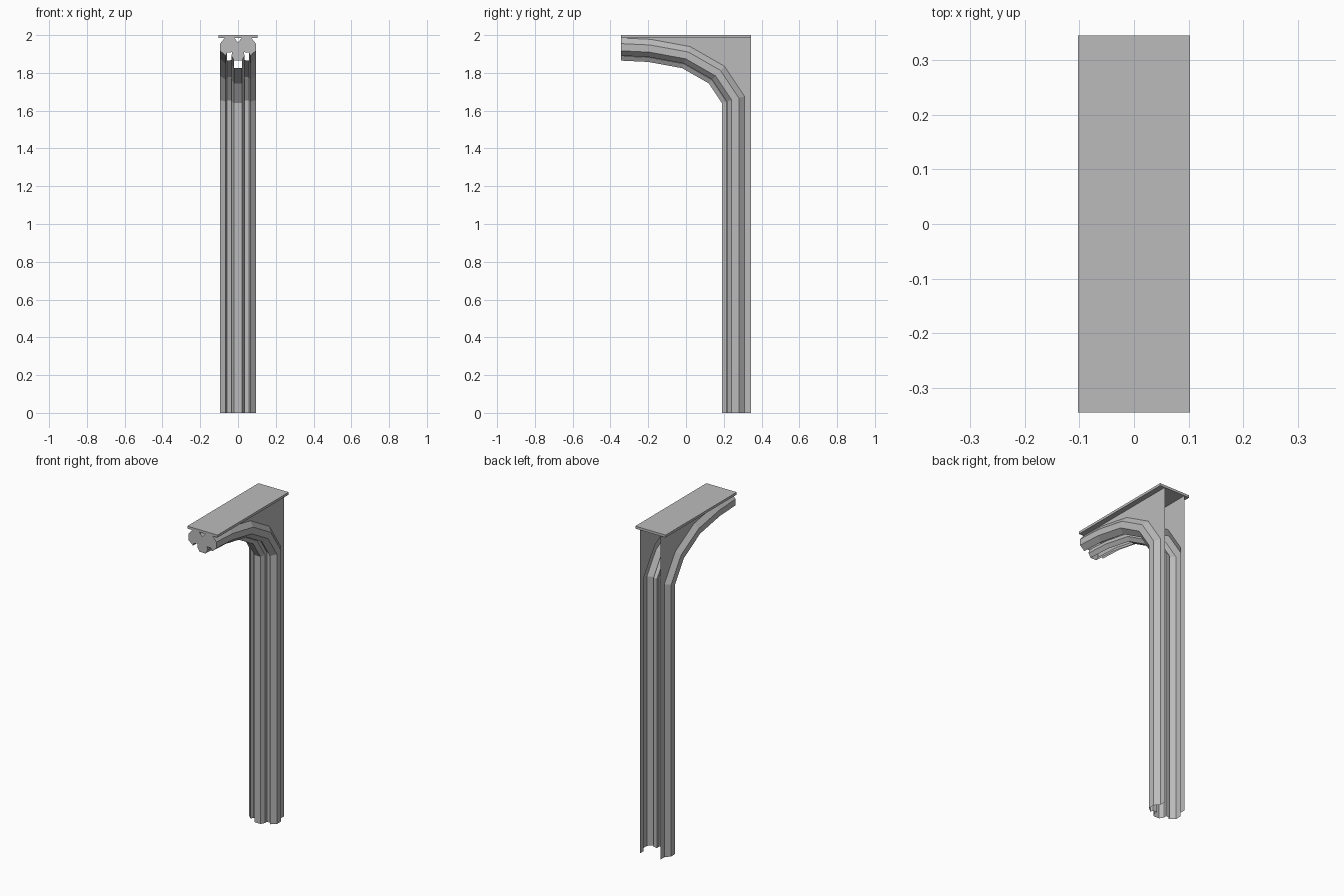
import bpy, bmesh
from mathutils import Vector

if "Cube" in bpy.data.objects:
    bpy.data.objects.remove(bpy.data.objects["Cube"])

stone = bpy.data.materials.new("grey_stone")
stone.diffuse_color = (0.5, 0.5, 0.5, 1)
stone.use_nodes = True
stone.node_tree.nodes["Principled BSDF"].inputs["Base Color"].default_value = stone.diffuse_color


def finish(bm, name):
    me = bpy.data.meshes.new(name)
    bm.to_mesh(me)
    bm.free()
    me.materials.append(stone)
    ob = bpy.data.objects.new(name, me)
    bpy.context.collection.objects.link(ob)
    return ob


# Top slab
bm = bmesh.new()
bmesh.ops.create_cube(bm, size=1)
for v in bm.verts:
    v.co = (v.co.x * 0.206, v.co.y * 0.69, 1.9925 + v.co.z * 0.015)
finish(bm, "top_slab")

# Inner line of the arch and column in (y, z), from the arch crown to the floor
path = [Vector(p) for p in [(-0.345, 1.865), (-0.2, 1.858), (-0.02, 1.825),
                            (0.12, 1.745), (0.19, 1.64), (0.19, 0)]]
# Outer edge of the side webs, matching each path point
web = [(-0.345, 1.985), (-0.18, 1.985), (0.02, 1.985),
       (0.345, 1.985), (0.345, 1.65), (0.345, 0)]
# Half of the three-lobed cross-section: (x, depth behind the inner line)
half = [(0.02, 0), (0.034, 0.024), (0.032, 0.045), (0.058, 0.042),
        (0.065, 0.026), (0.095, 0.052), (0.095, 0.09), (0.07, 0.12)]
profile = [(-x, d) for x, d in reversed(half)] + half


def mitre(i):
    ns = []
    for a, b in ((i - 1, i), (i, i + 1)):
        if a >= 0 and b < len(path):
            t = (path[b] - path[a]).normalized()
            ns.append(Vector((-t.y, t.x)))
    if i == 0:
        return Vector((0, 1))
    if len(ns) == 1:
        return ns[0]
    return (ns[0] + ns[1]) / (1 + ns[0].dot(ns[1]))


# Ribbed pier sweeping into the arch, open at the back
bm = bmesh.new()
rings = []
for i, p in enumerate(path):
    n = mitre(i)
    ring = [bm.verts.new((-0.07, *web[i]))]
    for x, d in profile:
        q = p + n * d
        ring.append(bm.verts.new((x, q.x, q.y)))
    ring.append(bm.verts.new((0.07, *web[i])))
    rings.append(ring)
gaps = (5, 8, 11)  # soffit strips left open near the crown
for i in range(len(rings) - 1):
    a, b = rings[i], rings[i + 1]
    for j in range(len(a) - 1):
        if i < 2 and j in gaps:
            continue
        bm.faces.new((a[j], b[j], b[j + 1], a[j + 1]))

# Flat end of the arch with a small notch at the top
notch = [bm.verts.new((x, -0.345, z)) for x, z in
         ((0.02, 1.985), (0, 1.962), (-0.02, 1.985))]
bm.faces.new(rings[0] + notch)
finish(bm, "ribbed_arch_pier")
